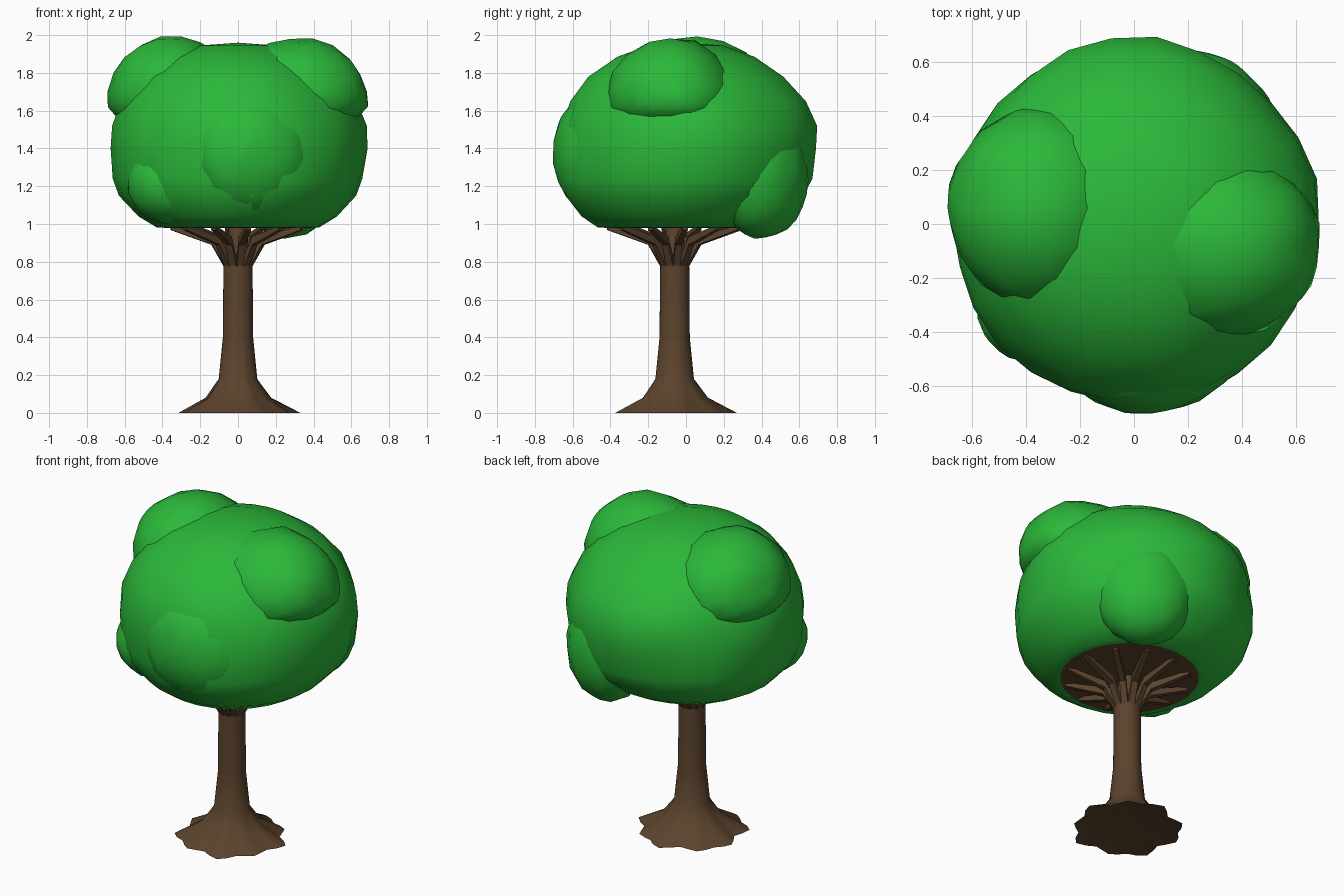
import bpy, bmesh, math
from mathutils import Vector, Matrix, noise

if "Cube" in bpy.data.objects:
    bpy.data.objects.remove(bpy.data.objects["Cube"])


def material(name, color):
    m = bpy.data.materials.new(name)
    m.diffuse_color = (*color, 1)
    m.use_nodes = True
    m.node_tree.nodes["Principled BSDF"].inputs["Base Color"].default_value = m.diffuse_color
    return m


GREEN = material("leaf green", (0.024, 0.48, 0.042))
BROWN = material("bark brown", (0.105, 0.056, 0.026))
TRUNK_Y = -0.06


def finish(name, bm, mat, angle=60, closed=True):
    if closed:
        bmesh.ops.recalc_face_normals(bm, faces=bm.faces)
    me = bpy.data.meshes.new(name)
    bm.to_mesh(me)
    bm.free()
    me.materials.append(mat)
    ob = bpy.data.objects.new(name, me)
    bpy.context.collection.objects.link(ob)
    bpy.ops.object.select_all(action='DESELECT')
    bpy.context.view_layer.objects.active = ob
    ob.select_set(True)
    bpy.ops.object.shade_smooth_by_angle(angle=math.radians(angle))
    return ob


def lathe(profile, segs, wobble, center):
    """Rings from (radius, z) pairs; wobble(angle, r, z) scales each radius."""
    bm = bmesh.new()
    rings = []
    for r, z in profile:
        ring = []
        for i in range(segs):
            a = 2 * math.pi * i / segs
            k = r * wobble(a, r, z)
            ring.append(bm.verts.new((center[0] + k * math.cos(a),
                                      center[1] + k * math.sin(a), z)))
        rings.append(ring)
    for lo, hi in zip(rings, rings[1:]):
        for i in range(segs):
            j = (i + 1) % segs
            bm.faces.new((lo[i], lo[j], hi[j], hi[i]))
    return bm, rings


def fan(bm, ring, tip):
    """Close a ring with triangles meeting at one point."""
    t = bm.verts.new(tip)
    for i in range(len(ring)):
        bm.faces.new((ring[i], ring[(i + 1) % len(ring)], t))


# trunk with a fluted root flare, slightly hollow underneath
def root_wobble(a, r, z):
    if z > 0.1:
        return 1
    amp = 0.12 if z == 0 else 0.05
    return 1 + amp * (0.6 * math.sin(9 * a) + 0.4 * math.sin(5 * a + 1))


bm, rings = lathe([(0.30, 0), (0.17, 0.08), (0.102, 0.18), (0.08, 0.40),
                   (0.077, 0.80)], 36, root_wobble, (0, TRUNK_Y))
bm.faces.new(rings[-1])
fan(bm, rings[0], (0, TRUNK_Y, 0.05))
finish("trunk", bm, BROWN, 50)

# narrower stem between the branches
bm, rings = lathe([(0.06, 0.78), (0.05, 0.985)], 10,
                  lambda a, r, z: 1, (0, TRUNK_Y))
bm.faces.new(rings[-1])
finish("upper_stem", bm, BROWN, 50)

# branches fanning out to the crown
bm = bmesh.new()
COUNT = 12
for i in range(COUNT):
    a = 2 * math.pi * (i + 0.3) / COUNT
    out = Vector((math.cos(a), math.sin(a), 0))
    side = Vector((-math.sin(a), math.cos(a), 0))
    base = Vector((0, TRUNK_Y, 0))
    prev = None
    for r, z, w, t in [(0.06, 0.78, 0.019, 0.03), (0.14, 0.912, 0.018, 0.022),
                       (0.36, 0.98, 0.014, 0.012)]:
        c = base + out * r + Vector((0, 0, z))
        up = Vector((0, 0, t))
        ring = [bm.verts.new(p) for p in
                (c - side * w - up, c + side * w - up, c + side * w + up, c - side * w + up)]
        if prev:
            for k in range(4):
                n = (k + 1) % 4
                bm.faces.new((prev[k], prev[n], ring[n], ring[k]))
        else:
            bm.faces.new(ring[::-1])
        prev = ring
    bm.faces.new(prev)
finish("branches", bm, BROWN, 30)

# brown underside of the crown
bm = bmesh.new()
bmesh.ops.create_circle(bm, cap_ends=True, segments=26, radius=0.395,
                        matrix=Matrix.Translation((0, -0.04, 0.979)))
for f in bm.faces:
    f.normal_update()
    if f.normal.z > 0:
        f.normal_flip()
finish("crown_underside", bm, BROWN, 30, closed=False)


# main crown: turned body with gentle bumps and a few bulges
# each bulge: compass angle, height, strength, sharpness
BULGES = [(90, 1.50, 0.05, 6), (8, 1.42, 0.03, 6), (-66, 1.30, 0.045, 14), (135, 1.2, 0.02, 8)]


def crown_wobble(a, r, z):
    p = Vector((r * math.cos(a), r * math.sin(a), z))
    k = 1 + min(1, max(0, (z - 0.98) / 0.2)) * 0.03 * noise.noise(p * 4)
    for angle, height, strength, sharp in BULGES:
        k += (strength * max(0, math.cos(a - math.radians(angle))) ** sharp
              * max(0, 1 - abs(z - height) / 0.35))
    return k


bm, rings = lathe([(0.39, 0.98), (0.43, 0.982), (0.525, 1.04), (0.625, 1.15),
                   (0.655, 1.24), (0.667, 1.40), (0.66, 1.52), (0.615, 1.65),
                   (0.515, 1.78), (0.37, 1.885), (0.20, 1.945)],
                  26, crown_wobble, (0.0, 0.0))
fan(bm, rings[-1], (0, 0, 1.96))
for v in bm.verts:                       # the mouth sits over the trunk
    v.co.y -= 0.04 * max(0, 1 - (v.co.z - 0.98) / 0.2)
finish("main_crown", bm, GREEN, 80)


# leaf clumps pressed into the crown: radii are depth, width and height,
# depth points along the given compass angle, low flattens the lower half
def clump(name, center, angle, radii, seed, low=1.0):
    c = Vector(center)
    turn = Matrix.Rotation(math.radians(angle), 3, 'Z')
    pole = Matrix.Rotation(math.radians(65), 4, 'Y')
    bm = bmesh.new()
    bmesh.ops.create_uvsphere(bm, u_segments=16, v_segments=10, radius=1, matrix=pole)
    for v in bm.verts:
        k = 1 + 0.05 * noise.noise(v.co * 2.2 + Vector((seed, 0, 0)))
        p = Vector([v.co[i] * radii[i] * k for i in range(3)])
        if p.z < 0:
            p.z *= low
        v.co = c + turn @ p
    finish(name, bm, GREEN, 80)


clump("upper_left_clump", (-0.345, 0.06, 1.655), 180, (0.345, 0.38, 0.342), 1.3, 0.55)
clump("upper_right_clump", (0.32, -0.08, 1.655), 0, (0.37, 0.35, 0.33), 4.7, 0.55)
clump("front_clump", (0.075, -0.485, 1.37), -81, (0.215, 0.33, 0.33), 8.1)
clump("front_left_clump", (-0.37, -0.30, 1.22), 219, (0.215, 0.22, 0.22), 12.6)
clump("back_right_clump", (0.265, 0.40, 1.245), 56, (0.225, 0.29, 0.325), 17.2)
